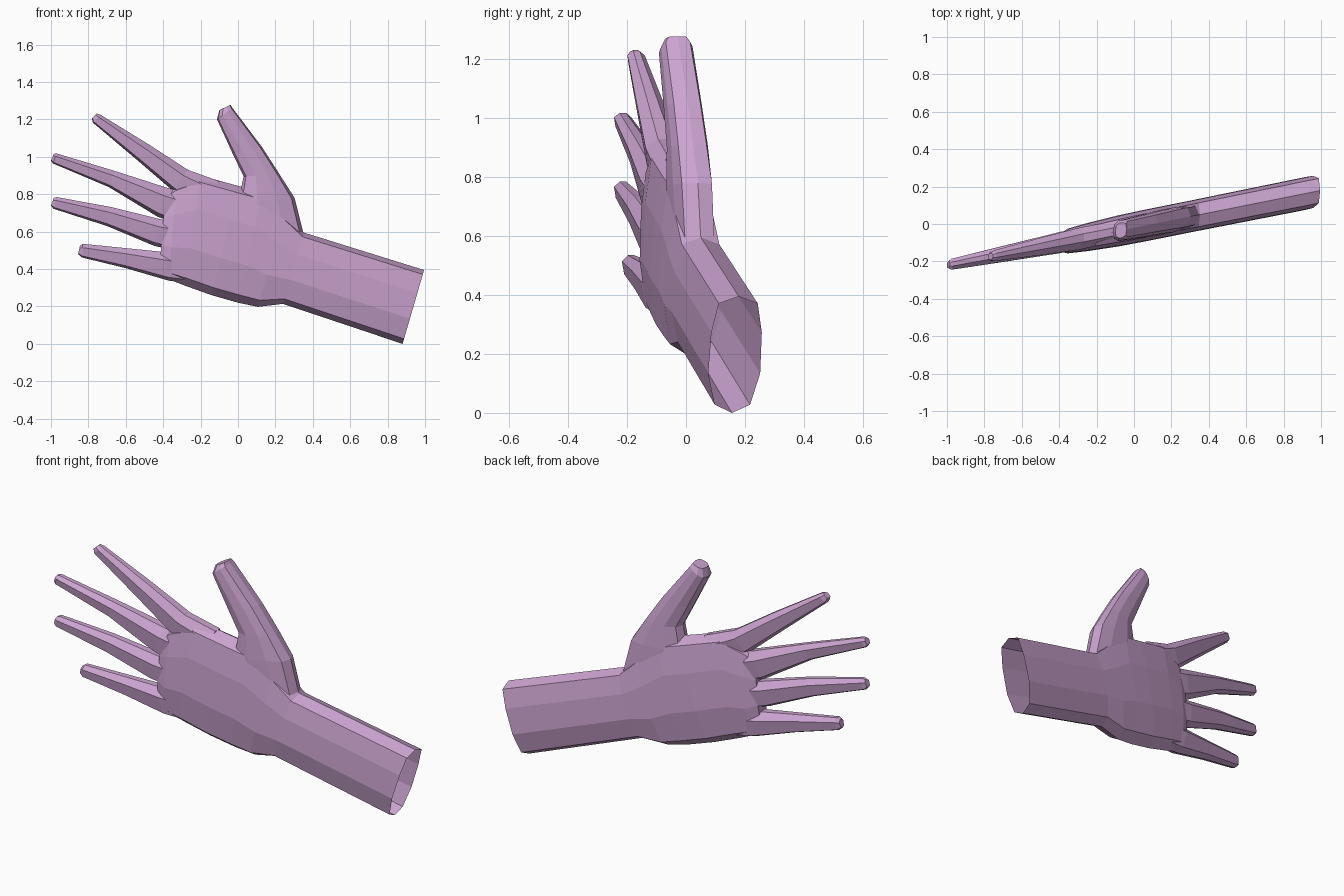
import bpy, bmesh

skin = bpy.data.materials.new("lilac skin")
skin.diffuse_color = (0.60, 0.37, 0.63, 1)

# Half cross-sections: (position from lower to upper edge, depth factor)
ARM = [(0, 0), (0.07, 0.68), (0.34, 1), (0.69, 0.97), (0.94, 0.75), (1, 0)]
FINGER = [(0, 0), (0.12, 0.7), (0.72, 0.95), (1, 0.35)]


def ring(half):
    """Mirror a half section front to back into a closed ring."""
    front = [(t, -d) for t, d in half]
    back = [(t, d) for t, d in reversed(half) if d > 0]
    return front + back


def loft(name, half, sections):
    """Closed tube through (upper x, z, lower x, z, half depth) sections."""
    bm = bmesh.new()
    prof = ring(half)
    loops = []
    for ux, uz, lx, lz, h in sections:
        loop = []
        for t, d in prof:
            x, z = lx + (ux - lx) * t, lz + (uz - lz) * t
            loop.append(bm.verts.new((x, 0.2 * x - 0.02 + d * h, z)))
        loops.append(loop)
    n = len(prof)
    for a, b in zip(loops, loops[1:]):
        for i in range(n):
            j = (i + 1) % n
            bm.faces.new((a[i], a[j], b[j], b[i]))
    bm.faces.new(loops[0])
    bm.faces.new(list(reversed(loops[-1])))
    bmesh.ops.recalc_face_normals(bm, faces=bm.faces[:])
    me = bpy.data.meshes.new(name)
    bm.to_mesh(me)
    bm.free()
    me.materials.append(skin)
    ob = bpy.data.objects.new(name, me)
    bpy.context.collection.objects.link(ob)
    return ob


# Forearm and palm
hand = loft("hand", ARM, [
    (0.995, 0.395, 0.88, 0.0, 0.088),
    (0.353, 0.595, 0.24, 0.214, 0.085),
    (0.25, 0.70, 0.107, 0.198, 0.085),
    (0.13, 0.81, 0.0, 0.22, 0.085),
    (0.0, 0.845, -0.14, 0.26, 0.083),
    (-0.20, 0.90, -0.28, 0.31, 0.075),
    (-0.33, 0.85, -0.37, 0.345, 0.066),
    (-0.39, 0.80, -0.42, 0.40, 0.040),
])

# Thumb and four fingers
digits = [
    loft("thumb", ARM, [
        (0.350, 0.590, 0.05, 0.50, 0.066),
        (0.303, 0.780, 0.0, 0.76, 0.068),
        (0.22, 0.910, 0.03, 0.895, 0.064),
        (0.128, 1.053, -0.03, 1.02, 0.060),
        (-0.03, 1.262, -0.112, 1.20, 0.055),
        (-0.04, 1.278, -0.10, 1.250, 0.040)]),
    loft("index_finger", FINGER, [
        (-0.10, 0.87, -0.16, 0.68, 0.060),
        (-0.267, 0.93, -0.35, 0.82, 0.062),
        (-0.47, 1.062, -0.53, 0.975, 0.050),
        (-0.735, 1.225, -0.775, 1.182, 0.031),
        (-0.755, 1.232, -0.782, 1.205, 0.020)]),
    loft("middle_finger", FINGER, [
        (-0.18, 0.78, -0.22, 0.60, 0.055),
        (-0.38, 0.835, -0.43, 0.680, 0.060),
        (-0.66, 0.925, -0.69, 0.838, 0.046),
        (-0.97, 1.018, -0.99, 0.965, 0.031),
        (-0.985, 1.016, -1.0, 0.98, 0.020)]),
    loft("ring_finger", FINGER, [
        (-0.20, 0.63, -0.22, 0.47, 0.055),
        (-0.42, 0.668, -0.45, 0.525, 0.058),
        (-0.68, 0.732, -0.70, 0.630, 0.046),
        (-0.97, 0.785, -0.985, 0.722, 0.031),
        (-0.985, 0.780, -1.0, 0.738, 0.020)]),
    loft("little_finger", FINGER, [
        (-0.20, 0.46, -0.22, 0.32, 0.055),
        (-0.40, 0.492, -0.37, 0.338, 0.060),
        (-0.60, 0.512, -0.60, 0.405, 0.046),
        (-0.83, 0.535, -0.835, 0.462, 0.033),
        (-0.845, 0.525, -0.855, 0.480, 0.020)]),
]

# Merge all parts into one skin
for d in digits:
    mod = hand.modifiers.new(d.name, 'BOOLEAN')
    mod.operation = 'UNION'
    mod.solver = 'EXACT'
    mod.object = d
merged = bpy.data.meshes.new_from_object(
    hand.evaluated_get(bpy.context.evaluated_depsgraph_get()))
hand.modifiers.clear()
hand.data = merged
for d in digits:
    bpy.data.objects.remove(d)

# Open the forearm end
bm = bmesh.new()
bm.from_mesh(merged)
cap = [f for f in bm.faces if all(v.co.x > 0.8 for v in f.verts)]
bmesh.ops.delete(bm, geom=cap, context='FACES')
bm.to_mesh(merged)
bm.free()
